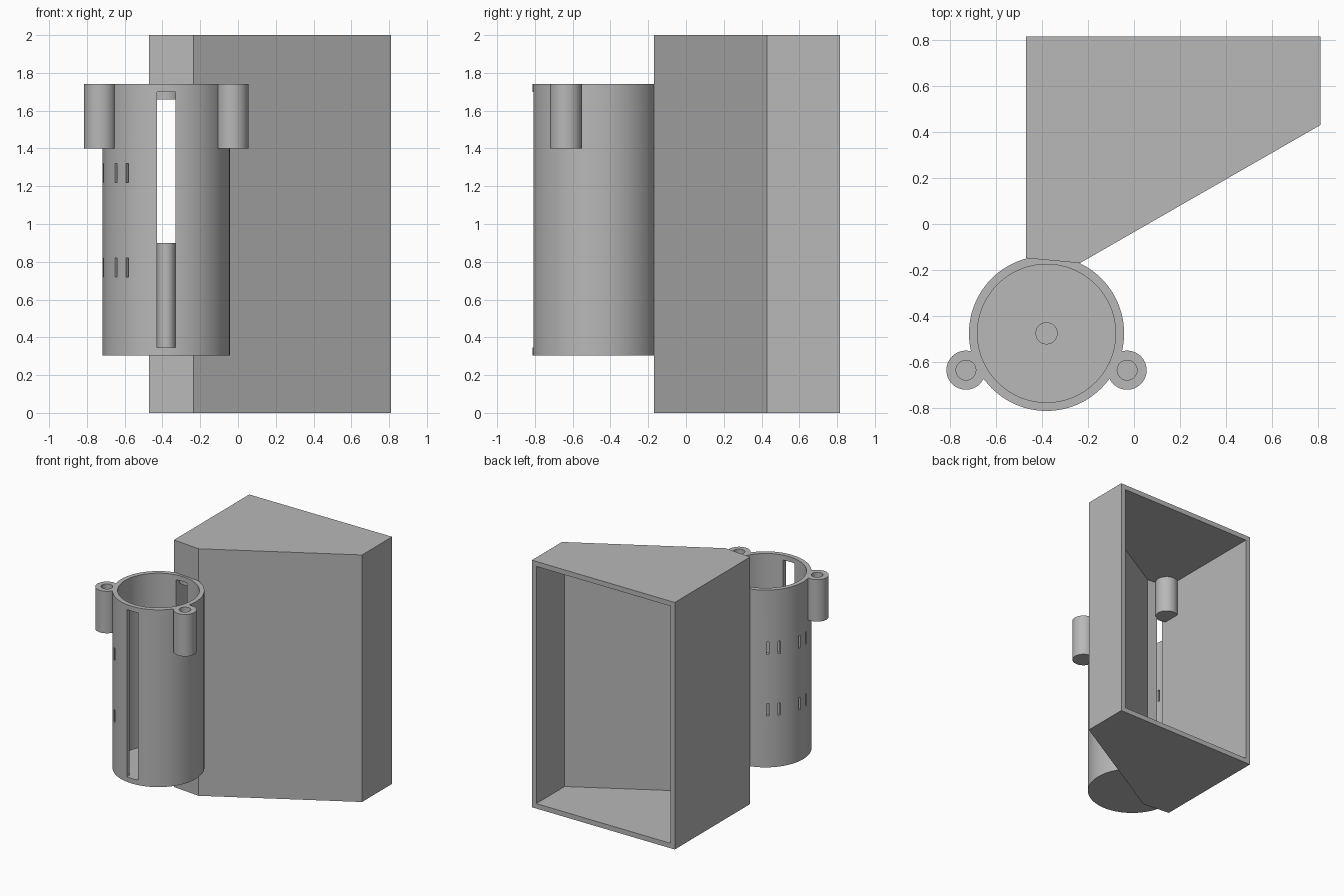
import bpy
import bmesh
from math import cos, sin, radians
from mathutils import Matrix, Vector

if "Cube" in bpy.data.objects:
    bpy.data.objects.remove(bpy.data.objects["Cube"], do_unlink=True)

grey = bpy.data.materials.new("plain_grey")
grey.use_nodes = True
COLOUR = (0.48, 0.48, 0.48, 1)
grey.diffuse_color = COLOUR
grey.node_tree.nodes["Principled BSDF"].inputs["Base Color"].default_value = COLOUR

AXIS = Vector((-0.38, -0.475, 0))     # tube centre line
R_OUT, R_IN = 0.337, 0.30
Z_LOW, Z_TOP = 0.305, 1.74
WALL = 0.04


def add_object(name, bm):
    bmesh.ops.recalc_face_normals(bm, faces=bm.faces)
    mesh = bpy.data.meshes.new(name)
    bm.to_mesh(mesh)
    bm.free()
    mesh.materials.append(grey)
    ob = bpy.data.objects.new(name, mesh)
    bpy.context.collection.objects.link(ob)
    return ob


def prism(name, outline, z0, z1):
    bm = bmesh.new()
    face = bm.faces.new([bm.verts.new((x, y, z0)) for x, y in outline])
    ext = bmesh.ops.extrude_face_region(bm, geom=[face])
    verts = [v for v in ext["geom"] if isinstance(v, bmesh.types.BMVert)]
    bmesh.ops.translate(bm, verts=verts, vec=(0, 0, z1 - z0))
    return add_object(name, bm)


def cylinder(name, centre, radius, z0, z1, sides=96):
    bm = bmesh.new()
    place = Matrix.Translation((centre.x, centre.y, (z0 + z1) / 2))
    bmesh.ops.create_cone(bm, cap_ends=True, segments=sides, radius1=radius,
                          radius2=radius, depth=z1 - z0, matrix=place)
    return add_object(name, bm)


def block(name, centre, size, turn=0):
    bm = bmesh.new()
    place = (Matrix.Translation(centre) @ Matrix.Rotation(turn, 4, "Z")
             @ Matrix.Diagonal((*size, 1)))
    bmesh.ops.create_cube(bm, size=1, matrix=place)
    return add_object(name, bm)


def combine(target, tool, operation, keep=False):
    tool.hide_render = True
    mod = target.modifiers.new(operation.lower(), "BOOLEAN")
    mod.operation, mod.solver, mod.object = operation, "EXACT", tool
    bpy.context.view_layer.objects.active = target
    bpy.ops.object.modifier_apply(modifier=mod.name)
    if not keep:
        bpy.data.objects.remove(tool, do_unlink=True)


# Slot that runs through the tube front, tube back and housing wall
slot_low, slot_top = Z_LOW + WALL, 1.70
slot = block("slot_cutter", (AXIS.x, -0.5, (slot_low + slot_top) / 2),
             (0.1, 0.84, slot_top - slot_low))

# Housing: wedge-shaped box, open at the back
housing = prism("housing", [(-0.47, 0.815), (0.81, 0.815), (0.81, 0.43),
                            (-0.235, -0.17), (-0.47, -0.148)], 0, 2)
cavity = prism("cavity_cutter", [(-0.43, 0.9), (0.77, 0.9), (0.77, 0.453),
                                 (-0.245, -0.13), (-0.43, -0.11)], WALL, 2 - WALL)
combine(housing, cavity, "DIFFERENCE")
combine(housing, slot, "DIFFERENCE", keep=True)

# Tube with two screw bosses near its top
tube = cylinder("tube", AXIS, R_OUT, Z_LOW, Z_TOP)
boss_centres = [AXIS + Vector((side * 0.35, -0.16, 0)) for side in (-1, 1)]
for c in boss_centres:
    combine(tube, cylinder("boss", c, 0.085, 1.40, Z_TOP, 48), "UNION")
combine(tube, cylinder("bore_cutter", AXIS, R_IN, Z_LOW + WALL, 2), "DIFFERENCE")
for c in boss_centres:
    combine(tube, cylinder("hole_cutter", c, 0.043, 1.46, 2, 32), "DIFFERENCE")
combine(tube, slot, "DIFFERENCE")

# Pairs of narrow slits around the right side of the tube, in two rows
for middle in (135, 180, 225):
    for offset in (-7.2, 7.2):
        a = radians(middle + offset)
        for z in (0.77, 1.27):
            spot = AXIS + Vector((cos(a) * 0.32, sin(a) * 0.32, z))
            combine(tube, block("slit_cutter", spot, (0.12, 0.018, 0.1), a), "DIFFERENCE")

# Central post on the tube floor, and the third boss inside the housing
post = cylinder("centre_post", AXIS, 0.048, Z_LOW + 0.02, 0.90, 48)
inner_boss = cylinder("inner_boss", Vector((AXIS.x, -0.066, 0)), 0.085, 1.66, 1.98, 48)

for ob in (housing, tube, post, inner_boss):
    bpy.ops.object.select_all(action="DESELECT")
    ob.select_set(True)
    bpy.context.view_layer.objects.active = ob
    bpy.ops.object.shade_smooth_by_angle(angle=radians(30))
